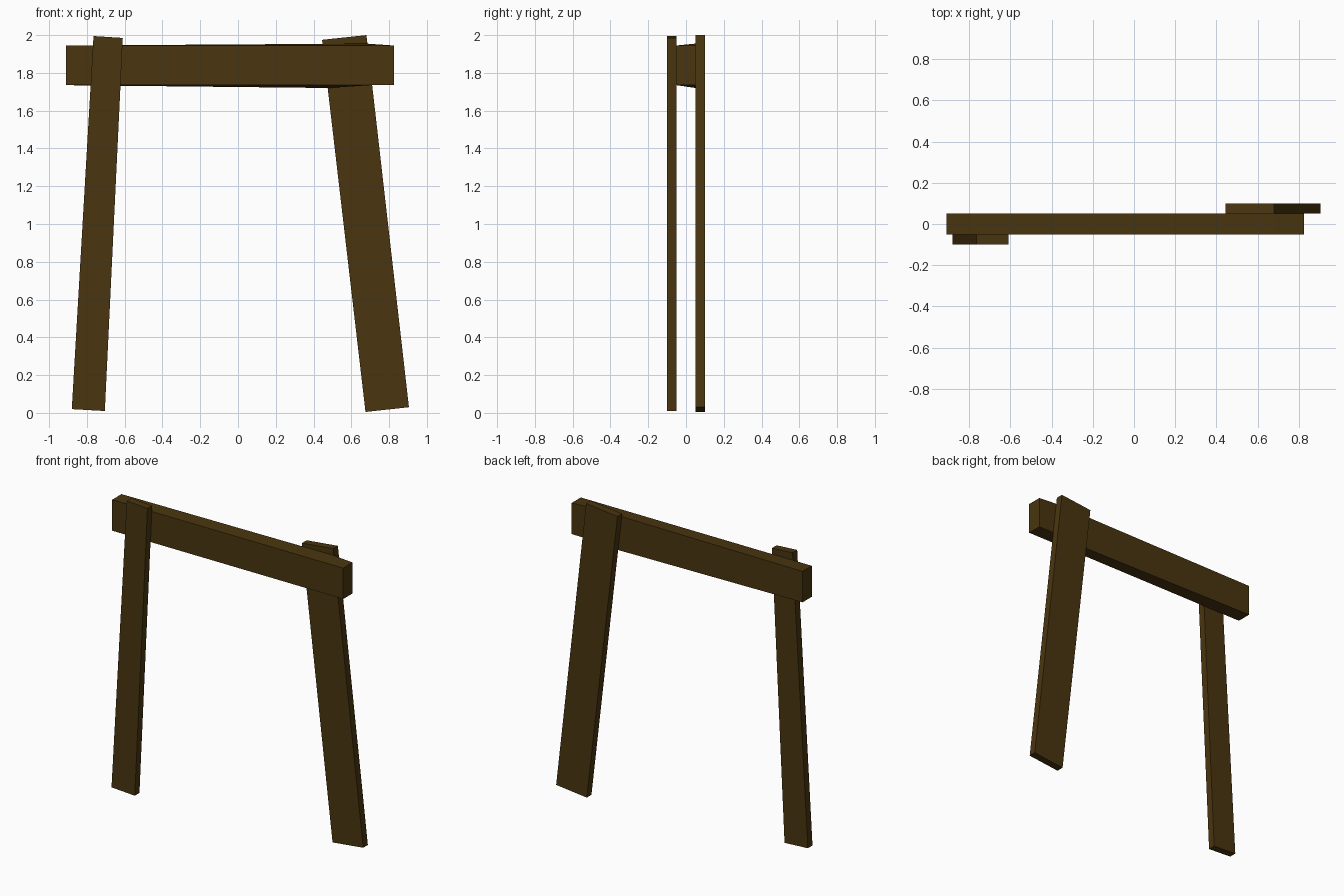
import bpy
import bmesh

cube = bpy.data.objects.get("Cube")
if cube:
    bpy.data.objects.remove(cube, do_unlink=True)

wood = bpy.data.materials.new("dark_wood")
wood.use_nodes = True
color = (0.068, 0.036, 0.005, 1)
wood.diffuse_color = color
bsdf = wood.node_tree.nodes["Principled BSDF"]
bsdf.inputs["Base Color"].default_value = color
bsdf.inputs["Roughness"].default_value = 0.9


def plank(name, front, y_front, y_back, back=None):
    """Board between a front and a back outline, given as (x, z) points."""
    bm = bmesh.new()
    a = [bm.verts.new((x, y_front, z)) for x, z in front]
    b = [bm.verts.new((x, y_back, z)) for x, z in (back or front)]
    bm.faces.new(a)
    bm.faces.new(b[::-1])
    n = len(a)
    for i in range(n):
        j = (i + 1) % n
        bm.faces.new((a[j], a[i], b[i], b[j]))
    bmesh.ops.recalc_face_normals(bm, faces=bm.faces)
    mesh = bpy.data.meshes.new(name)
    bm.to_mesh(mesh)
    bm.free()
    mesh.materials.append(wood)
    obj = bpy.data.objects.new(name, mesh)
    bpy.context.collection.objects.link(obj)


# Leaning legs, one on each side of the beam
plank("right_leg", [(-0.88, 0.02), (-0.705, 0.01), (-0.61, 1.985), (-0.765, 1.995)], -0.1, -0.05)
plank("left_leg", [(0.675, 0.005), (0.905, 0.03), (0.68, 2.0), (0.445, 1.975)], 0.05, 0.1)

# Crossbeam, slightly swollen at the back where it meets the left leg
left, right, low, high = -0.91, 0.825, 1.735, 1.945
dip, rise, peak = 0.48, 0.7, 0.68
beam_front = [(left, low), (dip, low), (rise, low), (right, low),
              (right, high), (peak, high), (left, high)]
beam_back = [(left, low), (dip, low - 0.015), (rise, low), (right, low),
             (right, high), (peak, high + 0.01), (left, high)]
plank("crossbeam", beam_front, -0.05, 0.05, beam_back)
